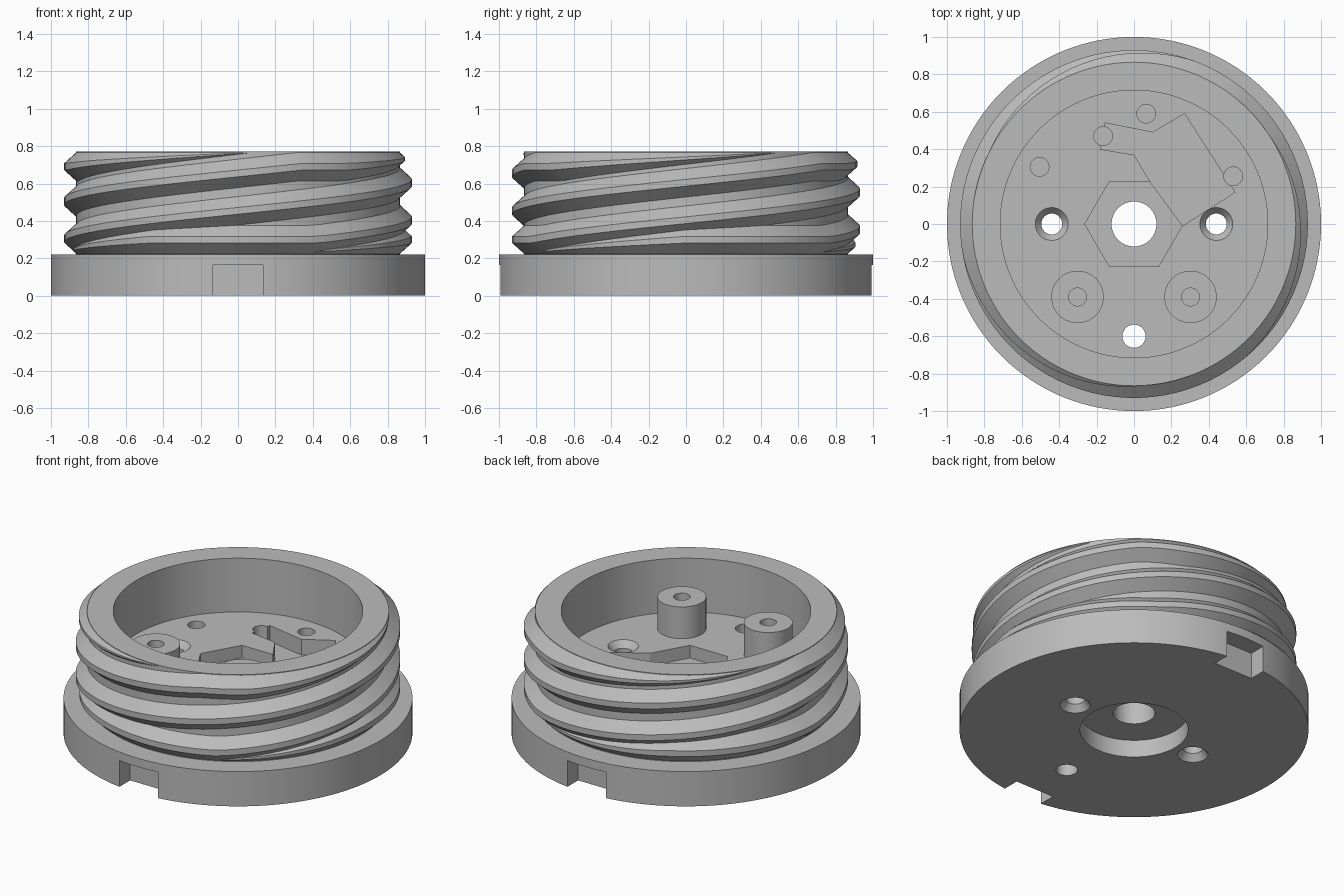
import bpy, bmesh, math
from math import cos, sin, pi, radians

cube = bpy.data.objects.get("Cube")
if cube:
    bpy.data.objects.remove(cube, do_unlink=True)

grey = bpy.data.materials.new("plain_grey")
grey.use_nodes = True
grey.diffuse_color = (0.5, 0.5, 0.5, 1)
grey.node_tree.nodes["Principled BSDF"].inputs["Base Color"].default_value = (0.5, 0.5, 0.5, 1)

BASE_TOP, TOP, FLOOR = 0.22, 0.77, 0.43
WALL = 0.865


def finish(name, bm):
    """Turn a bmesh into a grey object."""
    bmesh.ops.recalc_face_normals(bm, faces=bm.faces)
    mesh = bpy.data.meshes.new(name)
    bm.to_mesh(mesh)
    bm.free()
    mesh.materials.append(grey)
    obj = bpy.data.objects.new(name, mesh)
    bpy.context.collection.objects.link(obj)
    return obj


def lathe(name, profile, x=0, y=0, steps=32):
    """Revolve an (r, z) profile that starts and ends on the axis."""
    bm = bmesh.new()
    verts = [bm.verts.new((r, 0, z)) for r, z in profile]
    edges = [bm.edges.new(pair) for pair in zip(verts, verts[1:])]
    bmesh.ops.spin(bm, geom=verts + edges, cent=(0, 0, 0), axis=(0, 0, 1),
                   angle=2 * pi, steps=steps, use_merge=False)
    bmesh.ops.remove_doubles(bm, verts=bm.verts, dist=1e-5)
    bmesh.ops.translate(bm, verts=bm.verts, vec=(x, y, 0))
    return finish(name, bm)


def drum(name, x, y, r, z0, z1, steps=32):
    return lathe(name, [(0, z0), (r, z0), (r, z1), (0, z1)], x, y, steps)


def prism(name, outline, z0, z1):
    """Extrude a flat (x, y) outline upwards."""
    bm = bmesh.new()
    face = bm.faces.new([bm.verts.new((x, y, z0)) for x, y in outline])
    ext = bmesh.ops.extrude_face_region(bm, geom=[face])
    top = [v for v in ext["geom"] if isinstance(v, bmesh.types.BMVert)]
    bmesh.ops.translate(bm, verts=top, vec=(0, 0, z1 - z0))
    return finish(name, bm)


def activate(obj):
    bpy.ops.object.select_all(action='DESELECT')
    obj.select_set(True)
    bpy.context.view_layer.objects.active = obj


def cut(obj, cutter):
    """Subtract a cutter and discard it."""
    cutter.hide_render = True
    activate(obj)
    mod = obj.modifiers.new("cut", 'BOOLEAN')
    mod.operation, mod.solver, mod.object = 'DIFFERENCE', 'EXACT', cutter
    bpy.ops.object.modifier_apply(modifier=mod.name)
    bpy.data.objects.remove(cutter, do_unlink=True)


def smooth(obj):
    activate(obj)
    bpy.ops.object.shade_smooth_by_angle(angle=radians(25))


# Flanged cup with a thick floor
body = lathe("threaded_cup", [(0, 0), (1, 0), (1, BASE_TOP), (WALL, BASE_TOP), (WALL, TOP),
                              (0.715, TOP), (0.715, FLOOR), (0, FLOOR)], steps=128)

# Hexagonal nut pocket, angled pocket beside it
hexagon = [(0.263 * cos(k * pi / 3), 0.263 * sin(k * pi / 3)) for k in range(6)]
cut(body, prism("nut_cutter", hexagon, FLOOR - 0.08, FLOOR + 0.1))
pocket = [(-0.155, 0.54), (0.10, 0.49), (0.27, 0.59), (0.54, 0.17), (0.26, -0.01),
          (0.09, 0.22), (0, 0.37), (-0.18, 0.40)]
cut(body, prism("pocket_cutter", pocket, FLOOR - 0.1, FLOOR + 0.1))

# Blind round holes
for x, y in [(-0.165, 0.47), (0.53, 0.255), (0.065, 0.59), (-0.505, 0.305)]:
    cut(body, drum("blind_cutter", x, y, 0.05, FLOOR - 0.12, FLOOR + 0.1))

# Underside recess, centre bore and small drain hole
cut(body, drum("recess_cutter", 0, 0, 0.31, -0.1, 0.11, 64))
cut(body, drum("bore_cutter", 0, 0, 0.12, -0.2, 0.6, 48))
cut(body, drum("drain_cutter", 0, -0.6, 0.062, -0.2, 0.6))

# Screw holes, countersunk at both ends
for side in (-1, 1):
    cut(body, lathe("screw_cutter", [(0, -0.1), (0.088, -0.1), (0.088, 0), (0.056, 0.04),
                                     (0.056, FLOOR - 0.04), (0.088, FLOOR),
                                     (0.088, 0.6), (0, 0.6)], side * 0.44, 0))

# Notches at the front and back of the flange
for side in (-1, 1):
    box = [(-0.135, side * 0.885), (0.135, side * 0.885), (0.135, side * 1.1), (-0.135, side * 1.1)]
    cut(body, prism("notch_cutter", box, -0.1, 0.165))
smooth(body)

# Hollow screw bosses on the floor
for side, label in ((-1, "right"), (1, "left")):
    smooth(lathe(label + "_boss", [(0, FLOOR - 0.02), (0.14, FLOOR - 0.02), (0.14, 0.63),
                                   (0.048, 0.63), (0.048, FLOOR + 0.01), (0, FLOOR + 0.01)],
                 side * 0.302, -0.39, 48))


# Three-start outer thread, tapered at both ends
def thread(name, turn):
    bm = bmesh.new()
    rings = []
    for deg in range(-440, 41, 4):
        t = max(0.005, min(1, (deg + 440) / 80, (40 - deg) / 90))
        half = 0.08 * t
        z = 0.804 + 0.6 * deg / 360
        z = max(BASE_TOP + half, min(TOP - half, z))
        a = radians(deg + turn)
        root, crest = WALL - 0.004, WALL - 0.004 + 0.069 * t
        section = [(root, -half), (crest, -0.018 * t), (crest, 0.018 * t), (root, half)]
        rings.append([bm.verts.new((r * cos(a), r * sin(a), z + dz)) for r, dz in section])
    for a, b in zip(rings, rings[1:]):
        for k in range(4):
            n = (k + 1) % 4
            bm.faces.new((a[k], a[n], b[n], b[k]))
    bm.faces.new(rings[0])
    bm.faces.new(rings[-1])
    smooth(finish(name, bm))


for k in range(3):
    thread("thread_%d" % (k + 1), k * 120)
